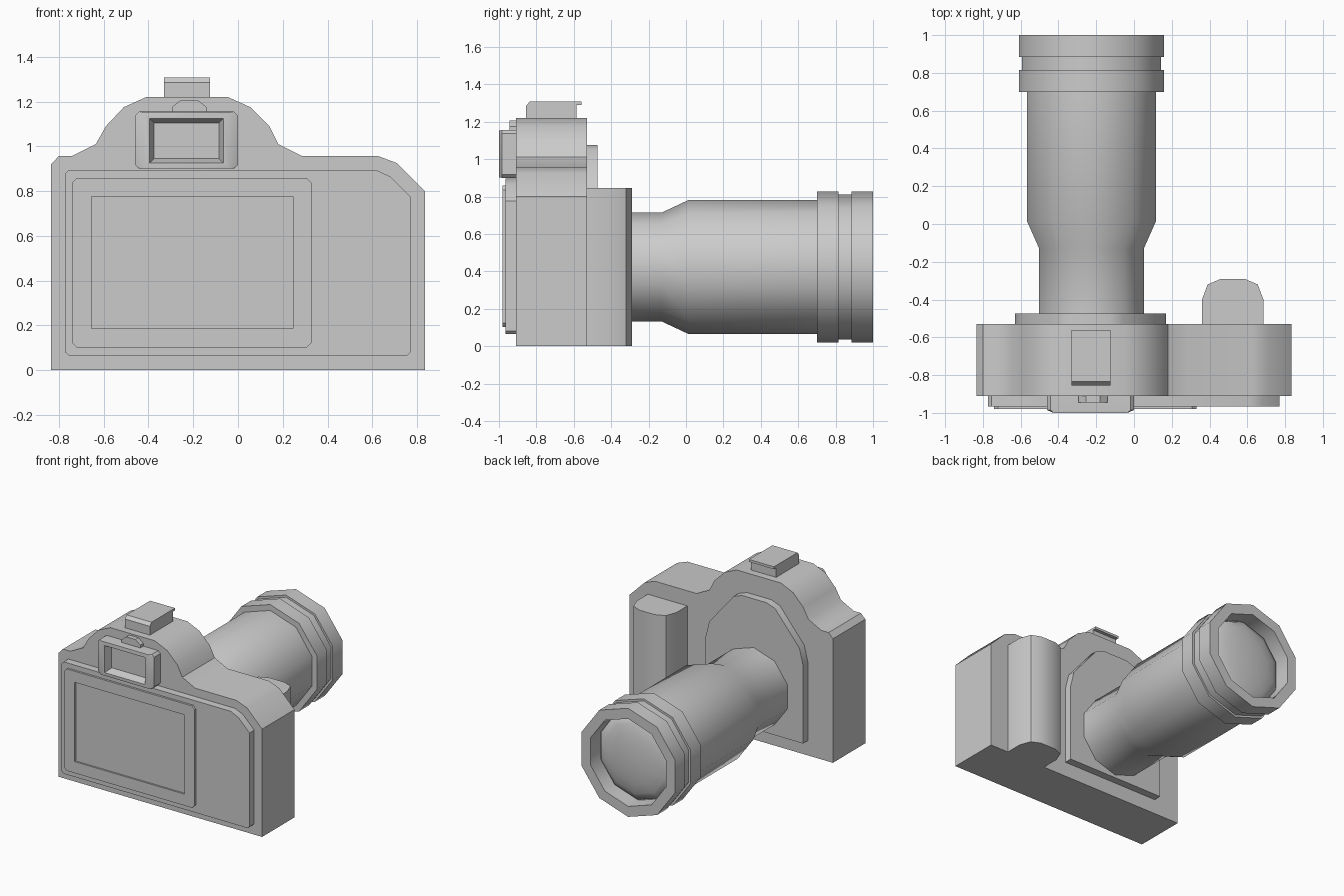
import bpy, bmesh, math

if "Cube" in bpy.data.objects:
    bpy.data.objects.remove(bpy.data.objects["Cube"])

LENS_X, LENS_Z = -0.225, 0.423


def loft(name, rings, axis="y", angle=35):
    """Skin through rings [(offset along axis, 2D outline), ...] and cap both ends."""
    place = {"y": lambda a, b, t: (a, t, b),
             "z": lambda a, b, t: (a, b, t),
             "x": lambda a, b, t: (t, a, b)}[axis]
    bm = bmesh.new()
    loops = [[bm.verts.new(place(a, b, t)) for a, b in pts] for t, pts in rings]
    n = len(loops[0])
    for lo, hi in zip(loops, loops[1:]):
        for i in range(n):
            j = (i + 1) % n
            bm.faces.new((lo[i], lo[j], hi[j], hi[i]))
    bm.faces.new(loops[0])
    bm.faces.new(loops[-1])
    bmesh.ops.remove_doubles(bm, verts=bm.verts, dist=1e-5)
    bmesh.ops.recalc_face_normals(bm, faces=bm.faces)
    mesh = bpy.data.meshes.new(name)
    bm.to_mesh(mesh)
    bm.free()
    ob = bpy.data.objects.new(name, mesh)
    bpy.context.collection.objects.link(ob)
    bpy.ops.object.select_all(action="DESELECT")
    ob.select_set(True)
    bpy.context.view_layer.objects.active = ob
    bpy.ops.object.shade_smooth_by_angle(angle=math.radians(angle))
    return ob


def prism(name, pts, t0, t1, axis="y"):
    return loft(name, [(t0, pts), (t1, pts)], axis)


def rect(x0, x1, z0, z1, c=0.0):
    """Rectangle with corners cut by c (always 8 points)."""
    return [(x0 + c, z0), (x1 - c, z0), (x1, z0 + c), (x1, z1 - c),
            (x1 - c, z1), (x0 + c, z1), (x0, z1 - c), (x0, z0 + c)]


def decagon(r):
    return [(LENS_X + r * math.sin(math.tau * i / 10),
             LENS_Z + r * math.cos(math.tau * i / 10)) for i in range(10)]


def mirrored(half, cx):
    """Complete an outline that is symmetric about x = cx."""
    return half + [(2 * cx - x, z) for x, z in reversed(half)]


# Main body with the prism hump
prism("camera_body", [
    (-0.835, 0), (0.835, 0), (0.835, 0.80), (0.71, 0.925), (0.625, 0.957),
    (0.285, 0.957), (0.18, 1.01), (0.14, 1.09), (0.055, 1.175), (-0.045, 1.22),
    (-0.41, 1.22), (-0.51, 1.175), (-0.59, 1.09), (-0.635, 1.01),
    (-0.74, 0.957), (-0.80, 0.957), (-0.835, 0.92)], -0.91, -0.53)

# Hand grip
prism("hand_grip", mirrored([(0.36, -0.55), (0.36, -0.40), (0.39, -0.32), (0.46, -0.29)],
                            0.5225), 0, 0.845, "z")

# Plate behind the lens
prism("lens_mount_plate", mirrored([(-0.63, 0.11), (-0.63, 0.69), (-0.60, 0.81),
                                    (-0.40, 1.05), (-0.33, 1.075)], -0.23), -0.54, -0.473)

# Lens barrel, rings, recessed rim
loft("lens_barrel", [(y, decagon(r)) for y, r in [
    (-0.50, 0.291), (-0.13, 0.291), (0.015, 0.359), (0.70, 0.359), (0.70, 0.403),
    (0.815, 0.403), (0.815, 0.387), (0.885, 0.387), (0.885, 0.403), (1.0, 0.403),
    (1.0, 0.325), (0.88, 0.325)]], angle=40)

# Domed front glass
loft("front_glass", [(0.86, decagon(0.322))] + [
    (0.88 + 0.07 * math.sin(a), decagon(0.322 * math.cos(a)))
    for a in [math.radians(d) for d in (0, 18, 36, 54, 70, 84)]], angle=50)

# Raised back panel
prism("back_panel", [
    (-0.755, 0.065), (0.755, 0.065), (0.77, 0.08), (0.77, 0.775), (0.68, 0.865),
    (0.615, 0.895), (-0.755, 0.895), (-0.772, 0.878), (-0.772, 0.08)], -0.965, -0.90)

# Screen frame with recessed display
frame = rect(-0.742, 0.33, 0.102, 0.858, 0.022)
display = rect(-0.655, 0.245, 0.187, 0.775)
loft("screen_frame", [(-0.95, frame), (-0.98, frame), (-0.98, display), (-0.967, display)])

# Viewfinder eyepiece with recessed window
outer = rect(-0.46, 0.0, 0.90, 1.155, 0.018)
front = rect(-0.425, -0.035, 0.902, 1.153)
window = rect(-0.395, -0.065, 0.925, 1.125)
inner = rect(-0.375, -0.085, 0.945, 1.105)
loft("viewfinder", [(-0.90, outer), (-0.985, outer), (-1.0, front),
                    (-1.0, window), (-0.945, inner)])

# Small dial above the viewfinder
prism("viewfinder_dial", mirrored([(-0.295, 1.15), (-0.295, 1.175), (-0.255, 1.207)],
                                  -0.2175), -0.945, -0.90)

# Flash shoe on top
prism("flash_shoe", [(-0.855, 1.21), (-0.585, 1.21), (-0.585, 1.29), (-0.56, 1.29),
                     (-0.56, 1.308), (-0.835, 1.308), (-0.855, 1.285)],
      -0.33, -0.125, "x")
